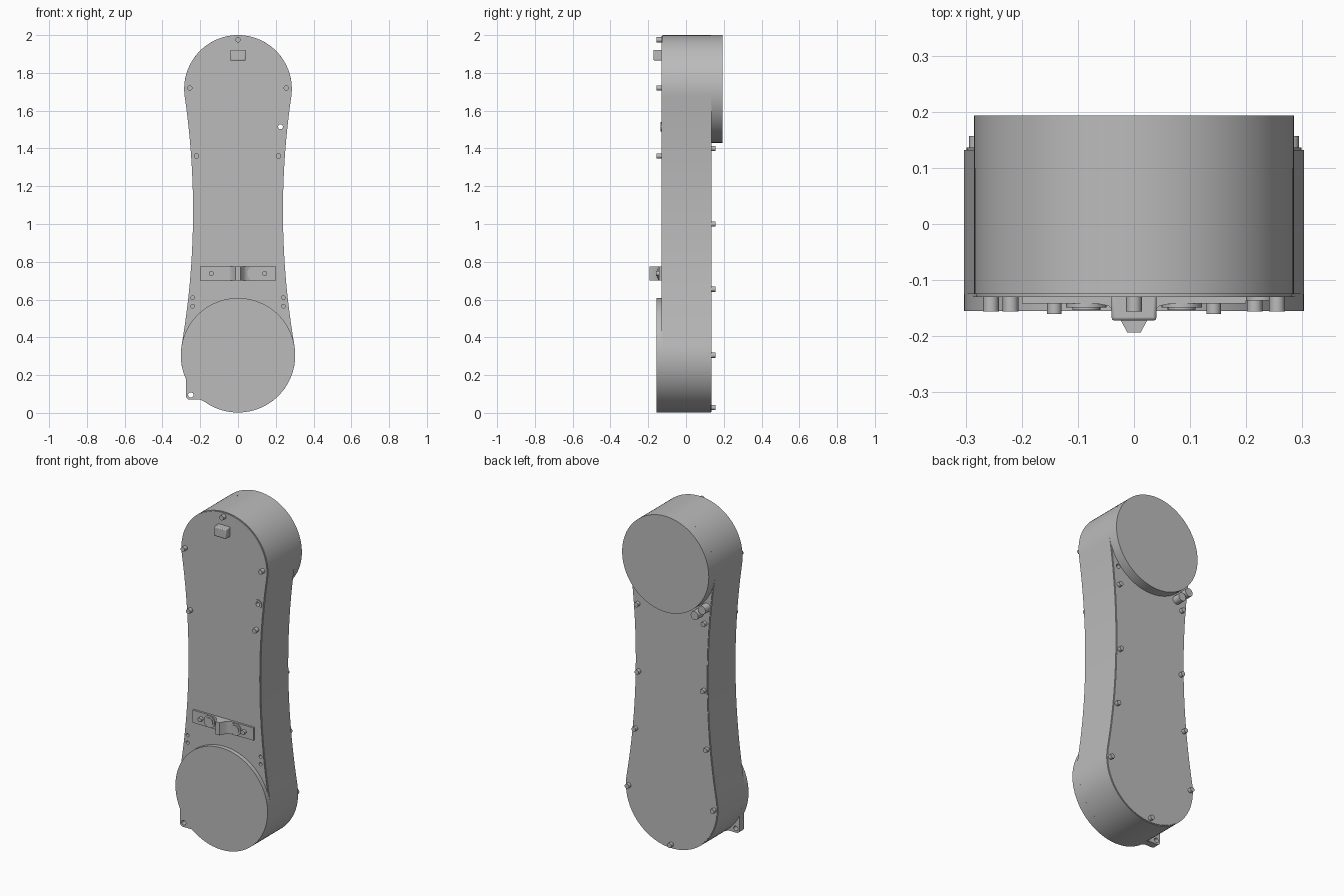
import bpy, bmesh, math

cube = bpy.data.objects.get("Cube")
if cube:
    bpy.data.objects.remove(cube, do_unlink=True)

grey = bpy.data.materials.new("plain grey")
grey.use_nodes = True
grey.diffuse_color = (0.5, 0.5, 0.5, 1)
grey.node_tree.nodes["Principled BSDF"].inputs["Base Color"].default_value = (0.5, 0.5, 0.5, 1)

LOW, LOW_R = 0.305, 0.303      # lower round end: height, radius
TOP, TOP_R = 1.715, 0.285      # upper round end
WAIST, WAIST_Z, SWEEP = 0.238, 1.068, 4.19


def prism(name, points, y0, y1):
    """Extrude an (x, z) outline from y0 to y1."""
    bm = bmesh.new()
    face = bm.faces.new([bm.verts.new((x, y0, z)) for x, z in points])
    moved = bmesh.ops.extrude_face_region(bm, geom=[face])["geom"]
    bmesh.ops.translate(bm, vec=(0, y1 - y0, 0),
                        verts=[v for v in moved if isinstance(v, bmesh.types.BMVert)])
    bmesh.ops.recalc_face_normals(bm, faces=bm.faces)
    mesh = bpy.data.meshes.new(name)
    bm.to_mesh(mesh)
    bm.free()
    mesh.materials.append(grey)
    obj = bpy.data.objects.new(name, mesh)
    bpy.context.collection.objects.link(obj)
    return obj


def arc(cx, cz, r, a0, a1, n):
    return [(cx + r * math.cos(a0 + (a1 - a0) * i / n),
             cz + r * math.sin(a0 + (a1 - a0) * i / n)) for i in range(n + 1)]


def disc(name, x, z, r, y0, y1, sides=20):
    return prism(name, arc(x, z, r, 0, math.tau, sides)[:-1], y0, y1)


def drill(target, x, z, r, y0, y1):
    cutter = disc("hole_cutter", x, z, r, y0, y1)
    cutter.hide_render = True
    cutter.hide_set(True)
    cutter.display_type = 'WIRE'
    mod = target.modifiers.new("hole", 'BOOLEAN')
    mod.operation = 'DIFFERENCE'
    mod.solver = 'EXACT'
    mod.object = cutter


def outline(inset=0.0):
    """Two round ends joined by tangent concave sides."""
    c = WAIST + SWEEP
    up = math.atan2(TOP - WAIST_Z, c)
    down = math.atan2(WAIST_Z - LOW, c)
    side = arc(c, WAIST_Z, SWEEP + inset, math.pi + down, math.pi - up, 24)
    top = arc(0, TOP, TOP_R - inset, -up, math.pi + up, 48)
    bottom = arc(0, LOW, LOW_R - inset, math.pi - down, math.tau + down, 48)
    return side + top[1:-1] + [(-x, z) for x, z in reversed(side)] + bottom[1:-1]


# Main housing with thin cover plates
body = prism("housing", outline(), -0.125, 0.132)
front_cover = prism("front_cover", outline(0.004), -0.13, -0.12)
back_cover = prism("back_cover", outline(0.004), 0.125, 0.136)

# Raised round ends
disc("lower_front_drum", 0, LOW, LOW_R, -0.155, -0.1, 96)
disc("upper_back_drum", 0, TOP, TOP_R, 0.1, 0.193, 96)

# Cable hole through the housing with its collar
collar = disc("cable_collar", 0.225, 1.515, 0.025, -0.136, -0.12)
for part in (body, front_cover, back_cover, collar):
    drill(part, 0.225, 1.515, 0.013, -0.3, 0.3)

# Small blind holes above the lower drum
for x in (-0.24, 0.24):
    for z in (0.565, 0.61):
        drill(front_cover, x, z, 0.01, -0.2, -0.1)
        drill(body, x, z, 0.01, -0.2, -0.1)

# Mounting tab
corner = arc(-0.255, 0.09, 0.02, math.pi, math.pi * 1.45, 6)
tab = prism("mounting_tab", [(-0.275, 0.2)] + corner + [(-0.2, 0.07), (-0.15, 0.045), (-0.1, 0.2)],
            -0.153, -0.11)
drill(tab, -0.25, 0.095, 0.014, -0.3, 0.3)

# Cover bolts
for x, z in ((0, 1.975), (-0.255, 1.72), (0.255, 1.72), (-0.22, 1.36), (0.215, 1.36)):
    disc("front_bolt", x, z, 0.014, -0.156, -0.12, 12)
disc("back_bolt", 0, 0.028, 0.014, 0.125, 0.157, 12)
for x, z in ((0.22, 1.4), (0.215, 1.0), (0.235, 0.655), (0.28, 0.305)):
    for s in (-1, 1):
        disc("back_bolt", s * x, z, 0.014, 0.125, 0.157, 12)

# Cable sockets beside the upper drum
for x, z in ((-0.185, 1.455), (-0.233, 1.5)):
    disc("cable_socket", x, z, 0.025, 0.12, 0.185)

# Square button near the top
button = prism("button", [(-0.04, 1.865), (0.04, 1.865), (0.04, 1.922), (-0.04, 1.922)], -0.172, -0.12)
bevel = button.modifiers.new("soft edges", 'BEVEL')
bevel.width = 0.005
bevel.segments = 2

# Clip plate with a central ridge, knobs and screws
prism("clip_plate", [(-0.2, 0.7), (0.2, 0.7), (0.2, 0.775), (-0.2, 0.775)], -0.142, -0.12)
half = [(0.075, -0.14), (0.045, -0.146), (0.03, -0.16), (0.012, -0.193)]
ridge = prism("clip_ridge", [(0.075, -0.13)] + half + [(-x, y) for x, y in reversed(half)]
              + [(-0.075, -0.13)], 0.7, 0.775)
for v in ridge.data.vertices:
    v.co.y, v.co.z = v.co.z, v.co.y
ridge.data.flip_normals()
for s in (-1, 1):
    disc("clip_knob", s * 0.085, 0.738, 0.036, -0.149, -0.13, 24)
    disc("clip_knob_core", s * 0.085, 0.738, 0.025, -0.153, -0.13, 24)
    disc("clip_screw", s * 0.142, 0.738, 0.013, -0.16, -0.13, 12)

# Smooth shading with sharp edges kept
bpy.ops.object.select_all(action='DESELECT')
for obj in bpy.context.scene.objects:
    if obj.type == 'MESH' and not obj.hide_render:
        obj.select_set(True)
        bpy.context.view_layer.objects.active = obj
bpy.ops.object.shade_smooth_by_angle(angle=math.radians(32))
